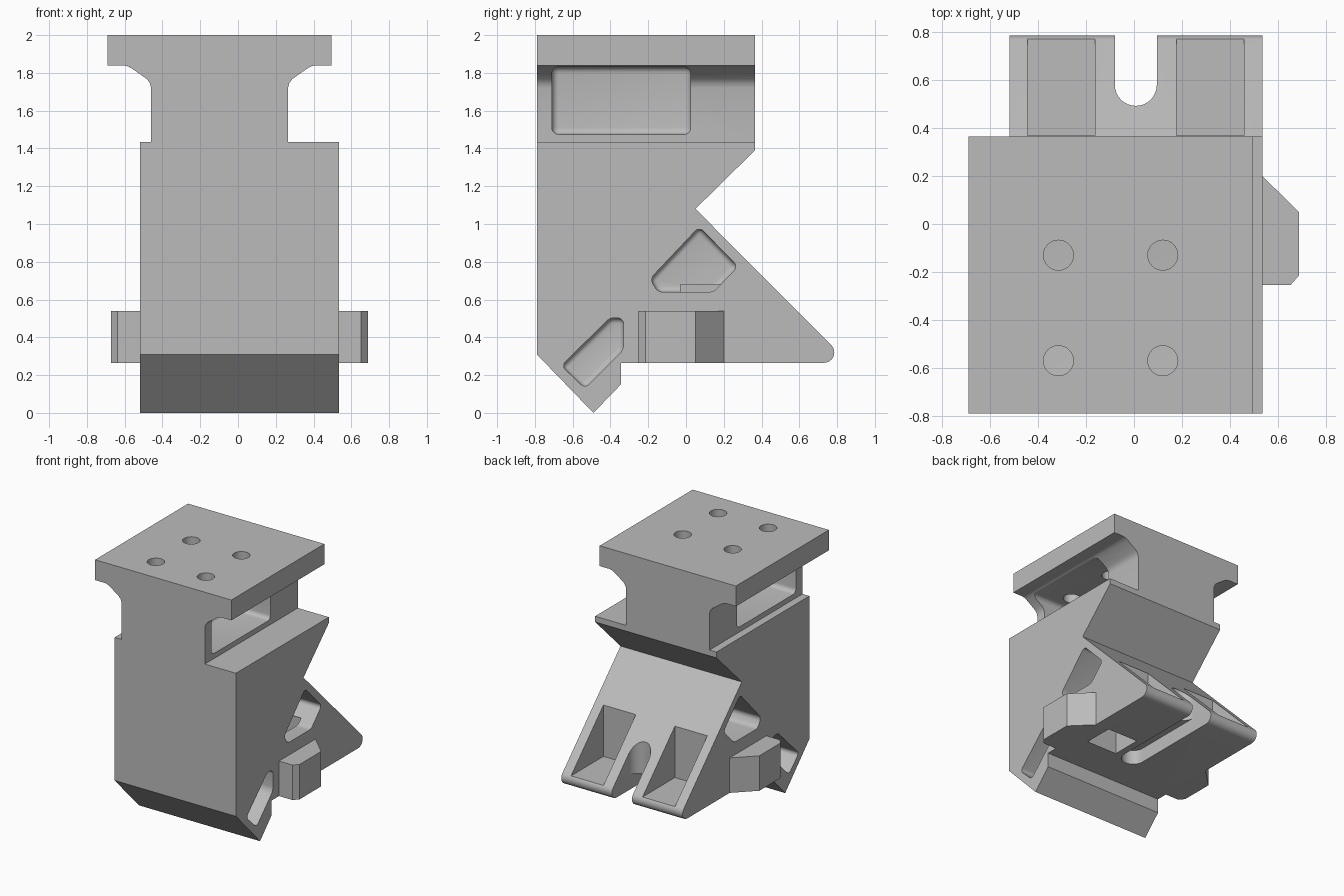
import bpy, bmesh, math
from mathutils import Vector

cube = bpy.data.objects.get("Cube")
if cube:
    bpy.data.objects.remove(cube)

grey = bpy.data.materials.new("plain grey")
grey.use_nodes = True
grey.diffuse_color = (0.5, 0.5, 0.5, 1)
grey.node_tree.nodes["Principled BSDF"].inputs["Base Color"].default_value = (0.5, 0.5, 0.5, 1)

MID = 0.0075          # middle of the body in x
HALF = 0.5275         # half width of the body
NECK = -0.0975        # middle of the neck in x


def prism(name, points, axis, start, end, bevel=0.0):
    """Extrude a 2D outline along an axis; x takes (y,z), y takes (x,z), z takes (x,y)."""
    place = {"x": lambda a, b, d: (d, a, b),
             "y": lambda a, b, d: (a, d, b),
             "z": lambda a, b, d: (a, b, d)}[axis]
    bm = bmesh.new()
    face = bm.faces.new([bm.verts.new(place(a, b, start)) for a, b in points])
    side = bmesh.ops.extrude_face_region(bm, geom=[face])
    verts = [v for v in side["geom"] if isinstance(v, bmesh.types.BMVert)]
    bmesh.ops.translate(bm, verts=verts, vec=Vector(place(0, 0, end - start)))
    if bevel:
        bmesh.ops.bevel(bm, geom=bm.edges[:], offset=bevel, segments=5,
                        profile=0.5, affect="EDGES", clamp_overlap=True)
    bmesh.ops.recalc_face_normals(bm, faces=bm.faces)
    mesh = bpy.data.meshes.new(name)
    bm.to_mesh(mesh)
    bm.free()
    mesh.materials.append(grey)
    obj = bpy.data.objects.new(name, mesh)
    bpy.context.collection.objects.link(obj)
    return obj


def rect(a0, a1, b0, b1):
    return [(a0, b0), (a1, b0), (a1, b1), (a0, b1)]


def arc(a, b, r, start, end, n):
    angles = [math.radians(start + (end - start) * i / n) for i in range(n + 1)]
    return [(a + r * math.cos(t), b + r * math.sin(t)) for t in angles]


def activate(obj):
    bpy.ops.object.select_all(action="DESELECT")
    obj.select_set(True)
    bpy.context.view_layer.objects.active = obj


def combine(target, tool, operation="DIFFERENCE"):
    mod = target.modifiers.new("cut", "BOOLEAN")
    mod.operation = operation
    mod.solver = "EXACT"
    mod.object = tool
    activate(target)
    bpy.ops.object.modifier_apply(modifier=mod.name)
    bpy.data.objects.remove(tool)


# Body: side outline crossed with front outline
side_outline = [(-0.79, 0.31), (-0.49, 0), (-0.345, 0.15), (-0.345, 0.265)]
side_outline += arc(0.73, 0.32, 0.055, -90, 45, 12)
side_outline += [(0.05, 1.08), (0.365, 1.39), (0.365, 2), (-0.79, 2)]
body = prism("bracket_body", side_outline, "x", -0.8, 0.8)

neck_edge = [(0, 1.435), (0, 1.72), (0.006, 1.745), (0.022, 1.767),
             (0.1, 1.822), (0.12, 1.834), (0.145, 1.84)]
front_outline = [(MID - HALF, -0.1), (MID + HALF, -0.1), (MID + HALF, 1.435)]
front_outline += [(0.265 + a, z) for a, z in neck_edge]
front_outline += [(0.495, 1.84), (0.495, 2.1), (-0.69, 2.1), (-0.69, 1.84)]
front_outline += [(-0.46 - a, z) for a, z in reversed(neck_edge)]
front_outline += [(MID - HALF, 1.435)]
combine(body, prism("front_shape", front_outline, "y", -1, 1), "INTERSECT")

# Rounded pockets in both flanks of the neck and the body
neck_pocket = rect(-0.71, 0.025, 1.475, 1.832)
upper_pocket = [(-0.19, 0.71), (-0.15, 0.64), (0.145, 0.64), (0.275, 0.775), (0.07, 0.985)]
lower_pocket = [(-0.66, 0.25), (-0.535, 0.13), (-0.33, 0.335), (-0.33, 0.5), (-0.4, 0.505)]
for s in (-1, 1):
    combine(body, prism("pocket", neck_pocket, "x", NECK + s * 0.05, NECK + s * 0.9, 0.035))
    for outline in (upper_pocket, lower_pocket):
        combine(body, prism("pocket", outline, "x", MID + s * 0.25, MID + s * 0.8, 0.03))

# Bolt holes through the top plate
for x in (-0.315, 0.12):
    for y in (-0.57, -0.13):
        combine(body, prism("bolt_hole", arc(x, y, 0.0625, 0, 348.75, 31), "z", 1.75, 2.1))

# Wedge recesses in the sloped hook
for s in (-1, 1):
    outline = rect(MID + s * 0.17, MID + s * 0.452, 0.37, 1)
    combine(body, prism("wedge_recess", outline, "z", 0.355, 1.0))

# Open slot in the hook, with a longer shallow channel underneath
for end, top in ((0.58, 1.0), (0.0, 0.38)):
    slot = [(MID + 0.0875, 1), (MID - 0.0875, 1)] + arc(MID, end, 0.0875, 180, 360, 16)
    combine(body, prism("hook_slot", slot, "z", 0.1, top))

# Square opening underneath, reaching the flank pocket
combine(body, prism("square_opening", rect(0.15, 0.42, -0.03, 0.21), "z", 0.1, 0.68))

# Chamfered side tabs
tab = [(HALF - 0.01, 0.2), (HALF, 0.2), (0.68, 0.05), (0.68, -0.215),
       (0.645, -0.255), (HALF - 0.01, -0.255)]
tabs = [prism(name, [(MID + s * a, b) for a, b in tab], "z", 0.265, 0.54)
        for s, name in ((1, "left_tab"), (-1, "right_tab"))]

for obj in [body] + tabs:
    activate(obj)
    bpy.ops.object.shade_smooth_by_angle(angle=math.radians(30))
